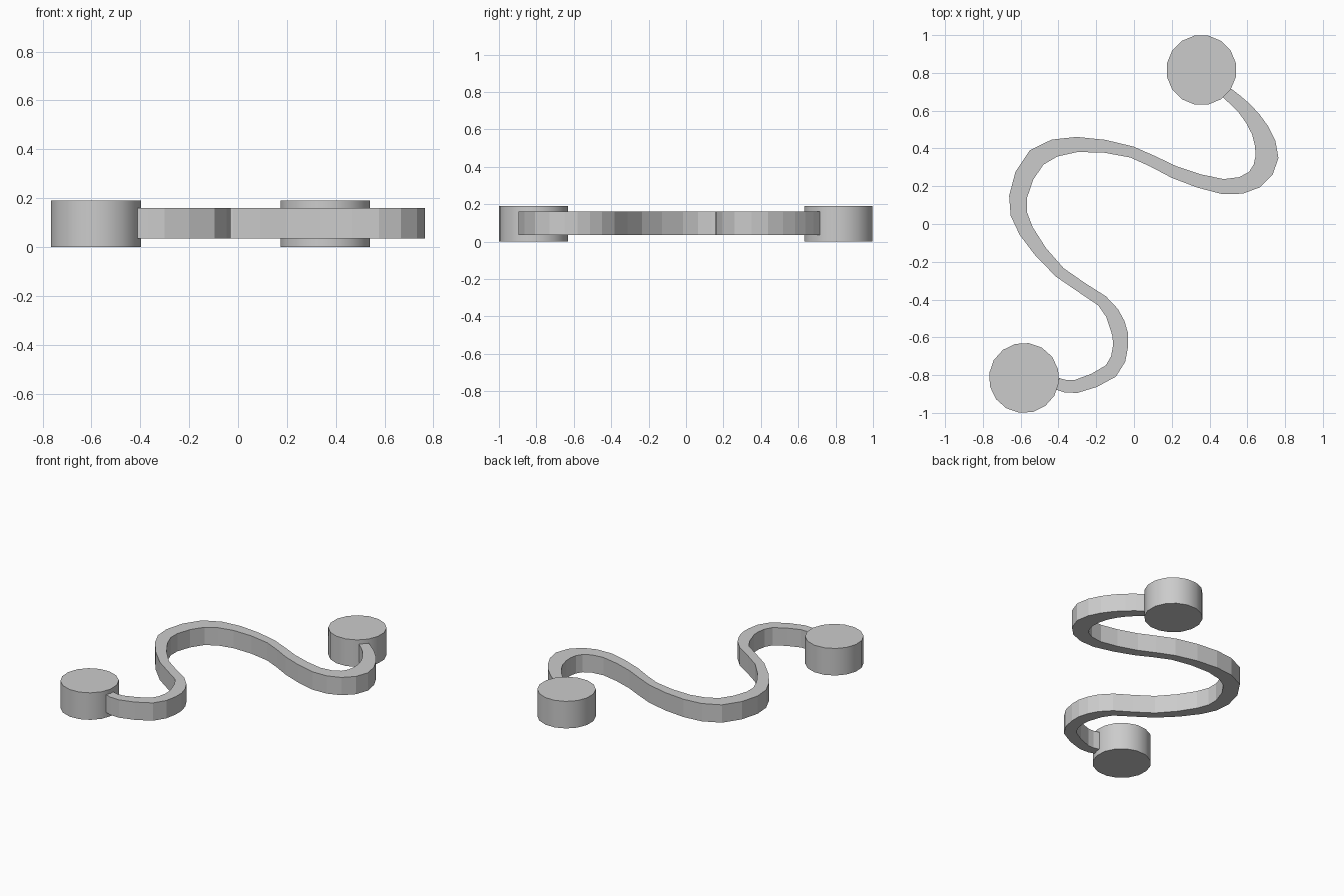
import bpy, bmesh
from math import radians
from mathutils import Vector

if "Cube" in bpy.data.objects:
    bpy.data.objects.remove(bpy.data.objects["Cube"])

# Winding path: x, y, width
PATH = [(.490, .695, .063), (.582, .614, .074), (.667, .497, .095), (.704, .354, .122),
        (.638, .235, .10), (.471, .198, .08), (.212, .275, .066), (-.011, .381, .06),
        (-.302, .421, .08), (-.516, .352, .105), (-.614, .143, .095), (-.571, -.037, .08),
        (-.392, -.257, .06), (-.169, -.407, .063), (-.09, -.529, .085), (-.071, -.646, .08),
        (-.122, -.778, .08), (-.307, -.86, .07), (-.405, -.846, .063)]


def smooth_path(points, steps=2):
    """Catmull-Rom subdivision of the path."""
    p = [Vector(q) for q in points]
    p = [2 * p[0] - p[1]] + p + [2 * p[-1] - p[-2]]
    out = []
    for a, b, c, d in zip(p, p[1:], p[2:], p[3:]):
        for i in range(steps):
            t = i / steps
            out.append(0.5 * (2 * b + (c - a) * t + (2 * a - 5 * b + 4 * c - d) * t * t
                              + (3 * b - a - 3 * c + d) * t ** 3))
    return out + [p[-2]]


def ribbon(name, points, z0, z1):
    """Sweep a rectangular section of varying width along the path."""
    bm = bmesh.new()
    rings = []
    for i, q in enumerate(points):
        t = (points[min(i + 1, len(points) - 1)] - points[max(i - 1, 0)]).xy.normalized()
        n = Vector((-t.y, t.x)) * q.z / 2
        a, b = q.xy + n, q.xy - n
        rings.append([bm.verts.new((*v, z)) for v, z in ((a, z0), (b, z0), (b, z1), (a, z1))])
    for r, s in zip(rings, rings[1:]):
        for k in range(4):
            bm.faces.new((r[k], r[(k + 1) % 4], s[(k + 1) % 4], s[k]))
    bm.faces.new(rings[0])
    bm.faces.new(rings[-1])
    bmesh.ops.recalc_face_normals(bm, faces=bm.faces)
    mesh = bpy.data.meshes.new(name)
    bm.to_mesh(mesh)
    bm.free()
    bpy.context.collection.objects.link(bpy.data.objects.new(name, mesh))


def disc(name, x, y, turn):
    bpy.ops.mesh.primitive_cylinder_add(vertices=16, radius=.186, depth=.19,
                                        location=(x, y, .095), rotation=(0, 0, radians(turn)))
    ob = bpy.context.object
    ob.name = name
    bpy.ops.object.shade_smooth_by_angle(angle=radians(30))


# Winding connecting strip
ribbon("winding_strip", smooth_path(PATH), .035, .16)

# Round end pads
disc("back_end_pad", .357, .815, 11.25)
disc("front_end_pad", -.582, -.815, 14.5)
